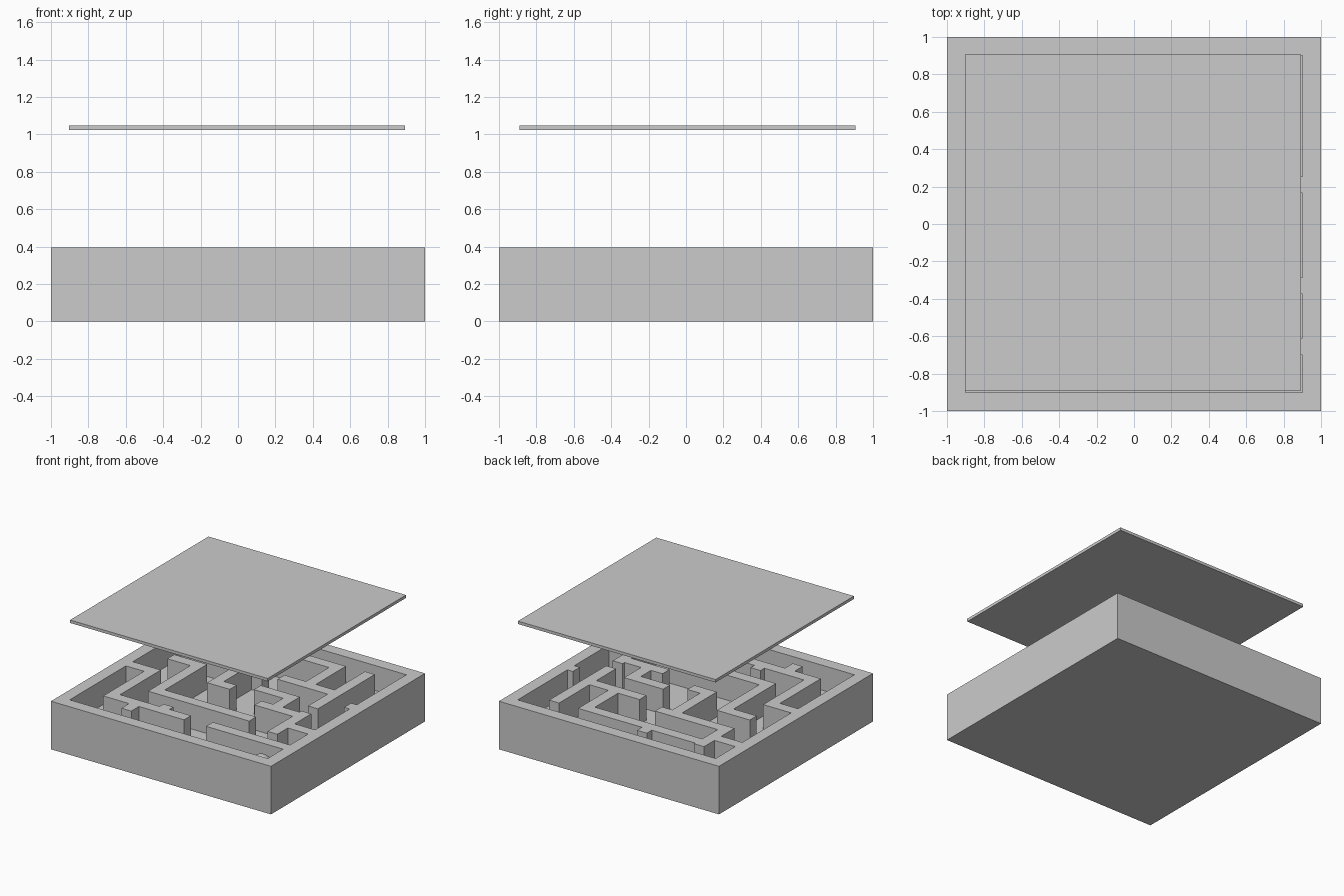
import bpy, bmesh

if "Cube" in bpy.data.objects:
    bpy.data.objects.remove(bpy.data.objects["Cube"])

TOP, FLOOR, T = 0.395, 0.19, 0.045   # rim height, maze floor, half wall thickness


def V(x, y0, y1):
    return (x - T, y0, x + T, y1)


def H(y, x0, x1):
    return (x0, y - T, x1, y + T)


def finish(bm, name):
    bmesh.ops.recalc_face_normals(bm, faces=bm.faces)
    me = bpy.data.meshes.new(name)
    bm.to_mesh(me)
    bm.free()
    ob = bpy.data.objects.new(name, me)
    bpy.context.collection.objects.link(ob)
    return ob


# Outer rim of the tray
solids = [(-1, -1, 1, -0.9), (-1, 0.9, 1, 1), (-1, -1, -0.9, 1), (0.9, -1, 1, 1)]

# Maze walls
solids += [
    V(-.69, -.70, -.08), H(-.125, -.9, -.69),                        # left run
    H(-.655, -.735, 0), V(-.455, -.80, -.655), V(-.24, -.655, -.56),  # front left
    V(-.465, -.44, .20), H(.155, -.72, -.42), H(-.395, -.51, .41),   # middle left
    H(-.655, .20, .9),                                               # front right
    V(.67, -.51, -.07), H(-.33, .67, .9), H(-.14, .28, .715),        # right
    V(.43, -.14, .125), H(.08, .12, .475),
    V(-.19, -.065, .45), H(-.02, -.235, -.03),                       # centre
    V(.66, .03, .77), H(.33, .16, .66), V(.40, .33, .765),           # back right
    H(.72, -.71, .445), V(-.18, .72, .83), V(-.665, .385, .78),      # back left
    H(.43, -.71, -.05), H(.60, -.9, -.66),
    H(.21, .85, .9),
]

# Tray: one watertight height field over the rectangle grid
xs = sorted({round(v, 4) for r in solids for v in (r[0], r[2])})
ys = sorted({round(v, 4) for r in solids for v in (r[1], r[3])})


def height(i, j):
    if not (0 <= i < len(xs) - 1 and 0 <= j < len(ys) - 1):
        return 0.0
    cx, cy = (xs[i] + xs[i + 1]) / 2, (ys[j] + ys[j + 1]) / 2
    inside = any(r[0] < cx < r[2] and r[1] < cy < r[3] for r in solids)
    return TOP if inside else FLOOR


bm = bmesh.new()


def quad(*pts):
    bm.faces.new([bm.verts.new(p) for p in pts])


def side(p, q, h0, h1):
    # step through the floor level so that neighbouring side faces share vertices
    lo, hi = sorted((h0, h1))
    levels = [z for z in (0.0, FLOOR, TOP) if lo <= z <= hi]
    for a, b in zip(levels, levels[1:]):
        quad((*p, a), (*q, a), (*q, b), (*p, b))


for i in range(len(xs)):
    for j in range(len(ys)):
        x, y, h = xs[i], ys[j], height(i, j)
        if h:
            X, Y = xs[i + 1], ys[j + 1]
            for z in (0.0, h):
                quad((x, y, z), (X, y, z), (X, Y, z), (x, Y, z))
        if j < len(ys) - 1:
            side((x, y), (x, ys[j + 1]), height(i - 1, j), h)
        if i < len(xs) - 1:
            side((x, y), (xs[i + 1], y), height(i, j - 1), h)
bmesh.ops.remove_doubles(bm, verts=bm.verts, dist=1e-5)
bmesh.ops.recalc_face_normals(bm, faces=bm.faces)
bmesh.ops.dissolve_limit(bm, angle_limit=0.01, verts=bm.verts, edges=bm.edges)
finish(bm, "maze_tray")

# Clear cover floating above the tray
bm = bmesh.new()
bmesh.ops.create_cube(bm, size=1)
for v in bm.verts:
    v.co.x = v.co.x * 1.796 - 0.005
    v.co.y = v.co.y * 1.796 + 0.008
    v.co.z = v.co.z * 0.024 + 1.034
finish(bm, "cover_panel")

# Rolling ball in the front corner
bpy.ops.mesh.primitive_uv_sphere_add(segments=32, ring_count=16, radius=0.082,
                                     location=(0.77, -0.80, FLOOR + 0.082))
ball = bpy.context.object
ball.name = "ball"
bpy.ops.object.shade_smooth()
